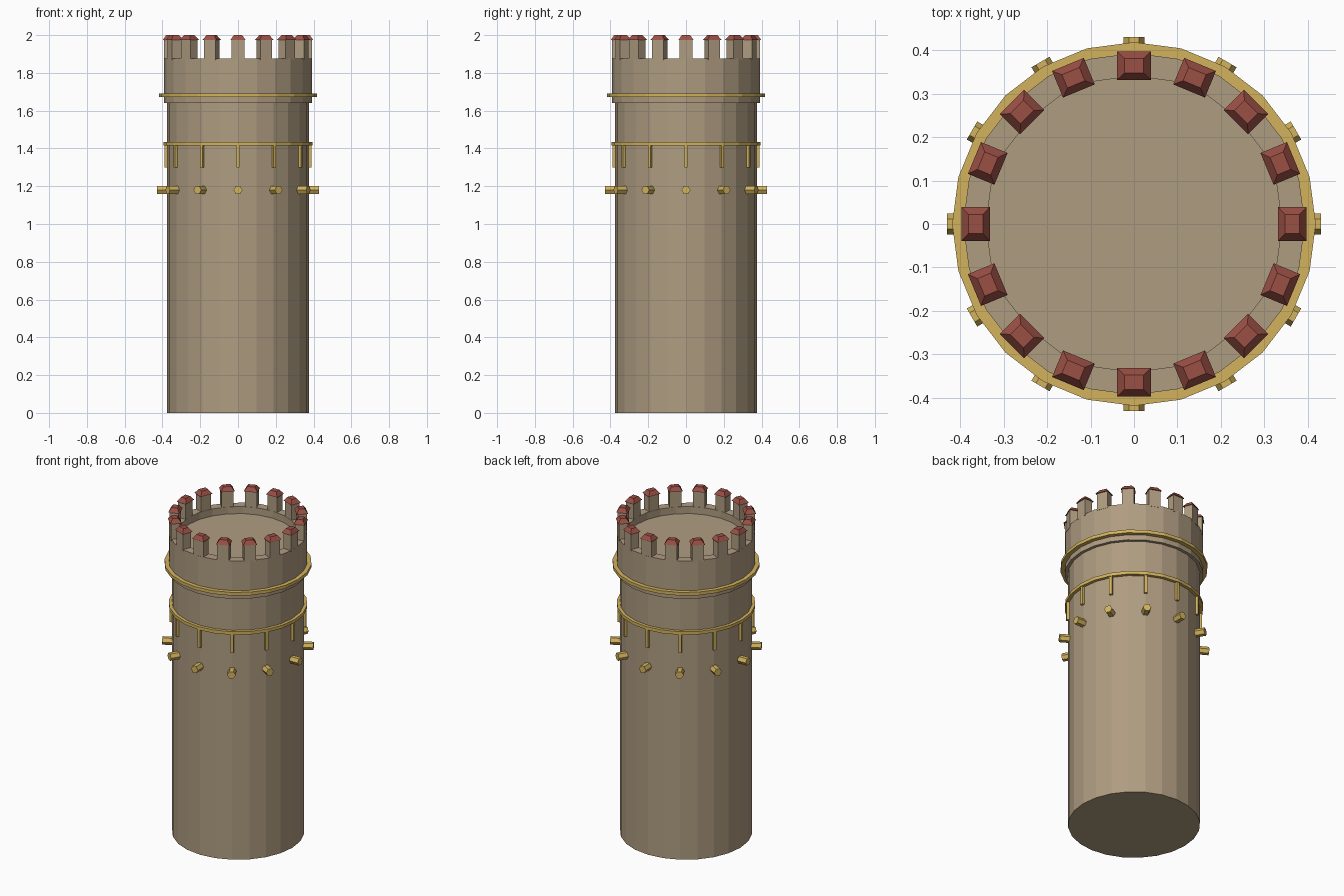
import bpy, bmesh, math
from mathutils import Matrix, Vector

if "Cube" in bpy.data.objects:
    bpy.data.objects.remove(bpy.data.objects["Cube"])

SIDES = 24


def material(name, rgb):
    m = bpy.data.materials.new(name)
    m.diffuse_color = (*rgb, 1)
    m.use_nodes = True
    m.node_tree.nodes["Principled BSDF"].inputs["Base Color"].default_value = m.diffuse_color
    return m


STONE = material("tan stone", (0.43, 0.335, 0.22))
GOLD = material("gold", (0.65, 0.45, 0.11))
RED = material("dark red", (0.33, 0.08, 0.06))


def finish(name, bm, mat):
    bmesh.ops.recalc_face_normals(bm, faces=bm.faces)
    me = bpy.data.meshes.new(name)
    bm.to_mesh(me)
    bm.free()
    me.materials.append(mat)
    ob = bpy.data.objects.new(name, me)
    bpy.context.collection.objects.link(ob)
    return ob


def lathe(name, profile, mat, closed=False):
    """Revolve (radius, z) points; open profiles get flat end caps."""
    bm = bmesh.new()
    rings = []
    for r, z in profile:
        rings.append([bm.verts.new((r * math.cos(a), r * math.sin(a), z))
                      for a in (2 * math.pi * i / SIDES for i in range(SIDES))])
    n = len(rings)
    for k in range(n if closed else n - 1):
        a, b = rings[k], rings[(k + 1) % n]
        for i in range(SIDES):
            j = (i + 1) % SIDES
            bm.faces.new((a[i], a[j], b[j], b[i]))
    if not closed:
        bm.faces.new(rings[0])
        bm.faces.new(rings[-1])
    return finish(name, bm, mat)


def band(name, r0, r1, z0, z1, mat):
    return lathe(name, [(r0, z0), (r1, z0), (r1, z1), (r0, z1)], mat, True)


def around(name, count, mat, build):
    """Repeat a part, built on the +x side, evenly around the tower."""
    bm = bmesh.new()
    for i in range(count):
        verts = build(bm)
        bmesh.ops.rotate(bm, verts=verts, cent=(0, 0, 0),
                         matrix=Matrix.Rotation(2 * math.pi * i / count, 3, 'Z'))
    return finish(name, bm, mat)


def box(bm, centre, size):
    verts = bmesh.ops.create_cube(bm, size=1)["verts"]
    for v in verts:
        v.co = Vector(c + p * s for c, p, s in zip(centre, v.co, size))
    return verts


# Tower shaft and the parapet wall around the sunken roof floor
lathe("tower_shaft", [(0.375, 0), (0.375, 1.65)], STONE)
lathe("parapet", [(0.375, 1.64), (0.393, 1.64), (0.393, 1.877),
                  (0.34, 1.877), (0.34, 1.833)], STONE)

# Gold bands
band("upper_band", 0.37, 0.418, 1.672, 1.692, GOLD)
band("lower_band", 0.36, 0.394, 1.415, 1.435, GOLD)

# Short straps hanging from the lower band
around("hanging_straps", 12, GOLD,
       lambda bm: box(bm, (0.378, 0, 1.36), (0.022, 0.018, 0.12)))


# Six-sided pegs sticking out of the shaft
def peg(bm):
    verts = bmesh.ops.create_cone(bm, cap_ends=True, segments=6, radius1=0.024,
                                  radius2=0.024, depth=0.09)["verts"]
    spin = Matrix.Rotation(math.pi / 2, 4, 'Y')
    place = Matrix.Translation((0.385, 0, 1.18))
    # a corner of the hexagon points sideways
    low = max(verts, key=lambda v: abs(v.co.y)).co
    turn = Matrix.Rotation(math.pi / 2 - math.atan2(low.y, low.x), 4, 'Z')
    bmesh.ops.transform(bm, matrix=place @ spin @ turn, verts=verts)
    return verts


around("pegs", 12, GOLD, peg)

# Battlements and their bevelled caps
around("merlons", 16, STONE,
       lambda bm: box(bm, (0.365, 0, 1.922), (0.052, 0.068, 0.11)))


def cap(bm):
    verts = box(bm, (0.364, 0, 1.9875), (0.066, 0.079, 0.025))
    for v in verts:
        if v.co.z > 1.99:
            v.co.x = 0.364 + (v.co.x - 0.364) * 0.5
            v.co.y *= 0.55
    return verts


around("merlon_caps", 16, RED, cap)
